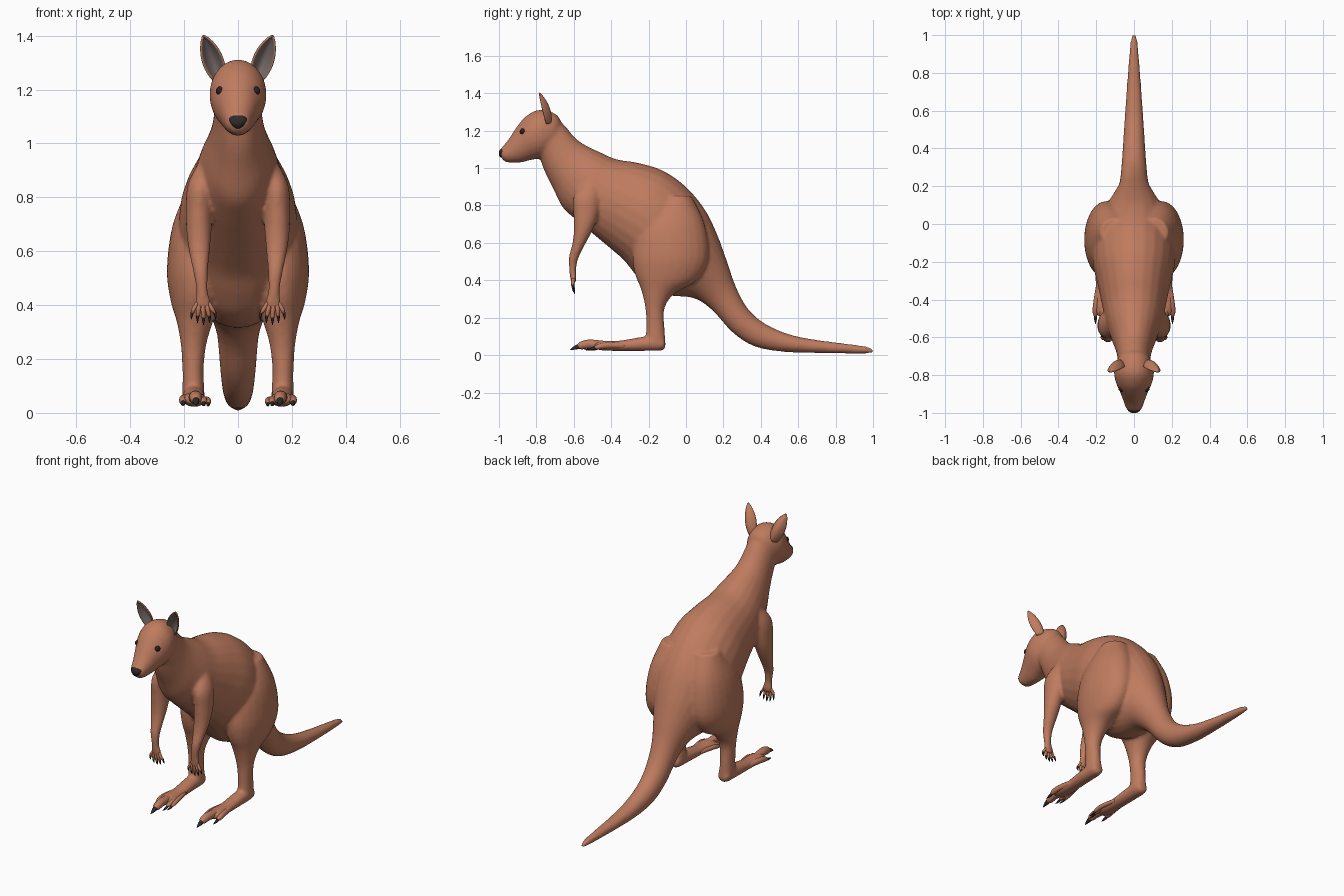
import bpy, bmesh, math
from mathutils import Vector

if "Cube" in bpy.data.objects:
    bpy.data.objects.remove(bpy.data.objects["Cube"])


def material(name, rgb):
    m = bpy.data.materials.new(name)
    m.diffuse_color = (*rgb, 1)
    m.use_nodes = True
    m.node_tree.nodes["Principled BSDF"].inputs["Base Color"].default_value = m.diffuse_color
    return m


FUR = material("reddish brown fur", (0.52, 0.2, 0.115))
EAR = material("grey inner ear", (0.19, 0.15, 0.14))
DARK = material("dark claw and nose", (0.03, 0.023, 0.023))
EYE = material("dark eye", (0.022, 0.016, 0.014))


def spline(rows, steps=4):
    """Catmull-Rom interpolation through rows of numbers."""
    out = []
    for i in range(len(rows) - 1):
        p = [rows[max(0, min(len(rows) - 1, i + k))] for k in (-1, 0, 1, 2)]
        for s in range(steps):
            t = s / steps
            out.append([0.5 * (2 * b + (c - a) * t + (2 * a - 5 * b + 4 * c - d) * t * t
                               + (3 * b - a - 3 * c + d) * t ** 3) for a, b, c, d in zip(*p)])
    return out + [list(rows[-1])]


def loft(bm, rings, n=24):
    """Skin elliptical rings given as (centre, half axis, half axis)."""
    loops = []
    for c, u, v in rings:
        loops.append([bm.verts.new(c + u * math.cos(a) + v * math.sin(a))
                      for a in (2 * math.pi * k / n for k in range(n))])
    for a, b in zip(loops, loops[1:]):
        for k in range(n):
            bm.faces.new((a[k], a[(k + 1) % n], b[(k + 1) % n], b[k]))
    bm.faces.new(loops[0][::-1])
    bm.faces.new(loops[-1])


def limb(bm, rows, side=1):
    """Rows: two opposite side-view outline points (y, z, y, z), centre x, half width."""
    rings = []
    for ya, za, yb, zb, x, w in spline(rows):
        rings.append((Vector((side * x, (ya + yb) / 2, (za + zb) / 2)),
                      Vector((max(w, 0.003), 0, 0)),
                      Vector((0, (ya - yb) / 2, (za - zb) / 2))))
    loft(bm, rings)


def tube(bm, pts):
    """Round tapered digit through (x, y, z, radius) points."""
    rows = spline(pts, 4)
    rings = []
    for i, (x, y, z, r) in enumerate(rows):
        a, b = rows[max(0, i - 1)], rows[min(len(rows) - 1, i + 1)]
        d = Vector(b[:3]) - Vector(a[:3])
        v = d.cross(Vector((1, 0, 0))).normalized()
        rings.append((Vector((x, y, z)), Vector((r, 0, 0)), v * r))
    loft(bm, rings, 12)


def finish(name, bm, mats, mirror=False, recalc=True):
    if recalc:
        bmesh.ops.recalc_face_normals(bm, faces=bm.faces)
    me = bpy.data.meshes.new(name)
    for f in bm.faces:
        f.smooth = True
    bm.to_mesh(me)
    bm.free()
    ob = bpy.data.objects.new(name, me)
    bpy.context.collection.objects.link(ob)
    for m in mats:
        me.materials.append(m)
    if mirror:
        ob.modifiers.new("mirror", 'MIRROR')
    return ob


# Torso and tail, from tail tip to neck
TORSO = [
    (1.003, .025, 1.003, .010, 0, .008), (.97, .045, .97, .009, 0, .018),
    (.85, .062, .85, .009, 0, .029), (.7, .081, .7, .011, 0, .04),
    (.55, .112, .53, .017, 0, .051), (.42, .17, .37, .045, 0, .06),
    (.33, .25, .25, .12, 0, .068), (.265, .37, .14, .24, 0, .08),
    (.22, .5, .04, .305, 0, .115), (.165, .65, -.1, .32, 0, .17),
    (.1, .78, -.2, .36, 0, .205), (0, .9, -.27, .43, 0, .22),
    (-.12, .985, -.33, .505, 0, .215), (-.25, 1.027, -.41, .575, 0, .19),
    (-.37, 1.047, -.5, .65, 0, .168), (-.46, 1.085, -.59, .725, 0, .147),
    (-.55, 1.13, -.66, .79, 0, .12), (-.6, 1.17, -.71, .89, 0, .1),
    (-.65, 1.23, -.755, .98, 0, .088), (-.7, 1.27, -.78, 1.05, 0, .085),
    (-.74, 1.28, -.8, 1.1, 0, .06)]
HEAD = [
    (-.66, 1.22, -.70, 1.12, 0, .05), (-.69, 1.285, -.73, 1.07, 0, .085),
    (-.78, 1.312, -.78, 1.052, 0, .106), (-.85, 1.282, -.83, 1.043, 0, .096),
    (-.9, 1.227, -.88, 1.03, 0, .074), (-.95, 1.152, -.93, 1.028, 0, .055),
    (-.985, 1.11, -.965, 1.033, 0, .043), (-.997, 1.09, -.985, 1.05, 0, .025)]
LEG = [
    (-.12, .85, .03, .85, .1, .08), (-.25, .7, .10, .7, .13, .112),
    (-.285, .55, .12, .52, .15, .114), (-.275, .44, .06, .4, .155, .096),
    (-.24, .35, -.06, .33, .16, .068), (-.217, .25, -.115, .25, .165, .047),
    (-.213, .15, -.115, .15, .167, .039), (-.215, .08, -.11, .07, .165, .041),
    (-.2, .035, -.12, .03, .165, .03)]
FOOT = [
    (-.11, .07, -.11, .04, .165, .02), (-.13, .1, -.13, .024, .165, .038),
    (-.22, .1, -.22, .022, .165, .042), (-.35, .078, -.35, .022, .163, .041),
    (-.44, .077, -.44, .024, .163, .046), (-.49, .065, -.49, .033, .163, .032)]
ARM = [
    (-.53, .95, -.46, .93, .11, .03), (-.6, .85, -.46, .85, .14, .046),
    (-.602, .75, -.47, .75, .145, .049), (-.6, .67, -.503, .66, .145, .046),
    (-.607, .6, -.543, .585, .143, .038), (-.627, .52, -.578, .51, .138, .027),
    (-.624, .45, -.587, .45, .133, .022), (-.619, .41, -.585, .41, .13, .031),
    (-.612, .385, -.59, .385, .13, .025)]

# One blended skin for torso, head, limbs and feet
bm = bmesh.new()
limb(bm, TORSO)
limb(bm, HEAD)
for side in (-1, 1):
    for part in (LEG, FOOT, ARM):
        limb(bm, part, side)
body = finish("body", bm, [FUR])
rm = body.modifiers.new("blend", 'REMESH')
rm.mode = 'VOXEL'
rm.voxel_size = 0.009
rm.use_smooth_shade = True
sm = body.modifiers.new("soften", 'SMOOTH')
sm.factor = 0.5
sm.iterations = 8

# Fingers, toes and their claws
digits, claws = bmesh.new(), bmesh.new()
for k in range(5):
    s = (k - 2) / 2
    x, z = .128 + .040 * s, .353 + .02 * abs(s) ** 1.5
    tube(digits, [(.13 + .02 * s, -.602, .41, .009), (.13 + .034 * s, -.606, .385, .009),
                  (x, -.602, z, .007)])
    tube(claws, [(x, -.603, z + .006, .0065), (x + .004 * s, -.6, z - .01, .005),
                 (x + .005 * s, -.594, z - .026, .001)])
for x0, x1, x2, y, r in ((.163, .158, .156, -.575, .023), (.185, .2, .204, -.485, .016),
                         (.142, .13, .127, -.5, .014), (.135, .115, .111, -.48, .012)):
    tube(digits, [(x0, y + .16, .05, r), (x1, y + .06, .036 + r, r * 1.05),
                  (x2, y + .015, .028 + r, r * .9), (x2, y - .004, .024 + r, r * .45)])
    tube(claws, [(x2, y + .012, .026 + r, r * .6), (x2, y - .015, .018 + r, r * .5),
                 (x2, y - .045, .028, .001)])
finish("fingers_and_toes", digits, [FUR], True)
finish("claws", claws, [DARK], True)

# Nose pad, wider at the top
bm = bmesh.new()
limb(bm, [(-.955, 1.108, -.955, 1.06, 0, .02), (-.972, 1.108, -.972, 1.056, 0, .034),
          (-.99, 1.103, -.99, 1.056, 0, .031), (-1.0, 1.088, -1.0, 1.068, 0, .014)])
for v in bm.verts:
    v.co.x *= 1 + (v.co.z - 1.085) * 12
finish("nose", bm, [DARK])

# Eyes
bm = bmesh.new()
bmesh.ops.create_uvsphere(bm, u_segments=20, v_segments=12, radius=.017)
bmesh.ops.translate(bm, verts=bm.verts, vec=(.065, -.872, 1.195))
finish("eyes", bm, [EYE], True)

# Cupped ears: brown back, grey inner shell from the solidify modifier
bm = bmesh.new()
base, tip, across = Vector((.07, -.745, 1.245)), Vector((.13, -.785, 1.404)), Vector((.9, 0, -.38))
N = 14
grid = []
for i in range(N + 1):
    t = i / N * .985
    h = .041 * math.sin(math.pi * (.2 + .8 * t)) ** .7
    row = []
    for j in range(N + 1):
        s = 2 * j / N - 1
        p = base.lerp(tip, t) + across * h * s
        p.y += .9 * h * (1 - s * s)
        row.append(bm.verts.new(p))
    grid.append(row)
for i in range(N):
    for j in range(N):
        bm.faces.new((grid[i][j], grid[i + 1][j], grid[i + 1][j + 1], grid[i][j + 1]))
ears = finish("ears", bm, [FUR, EAR], True, recalc=False)
so = ears.modifiers.new("thickness", 'SOLIDIFY')
so.thickness = .007
so.offset = -1
so.material_offset = 1
